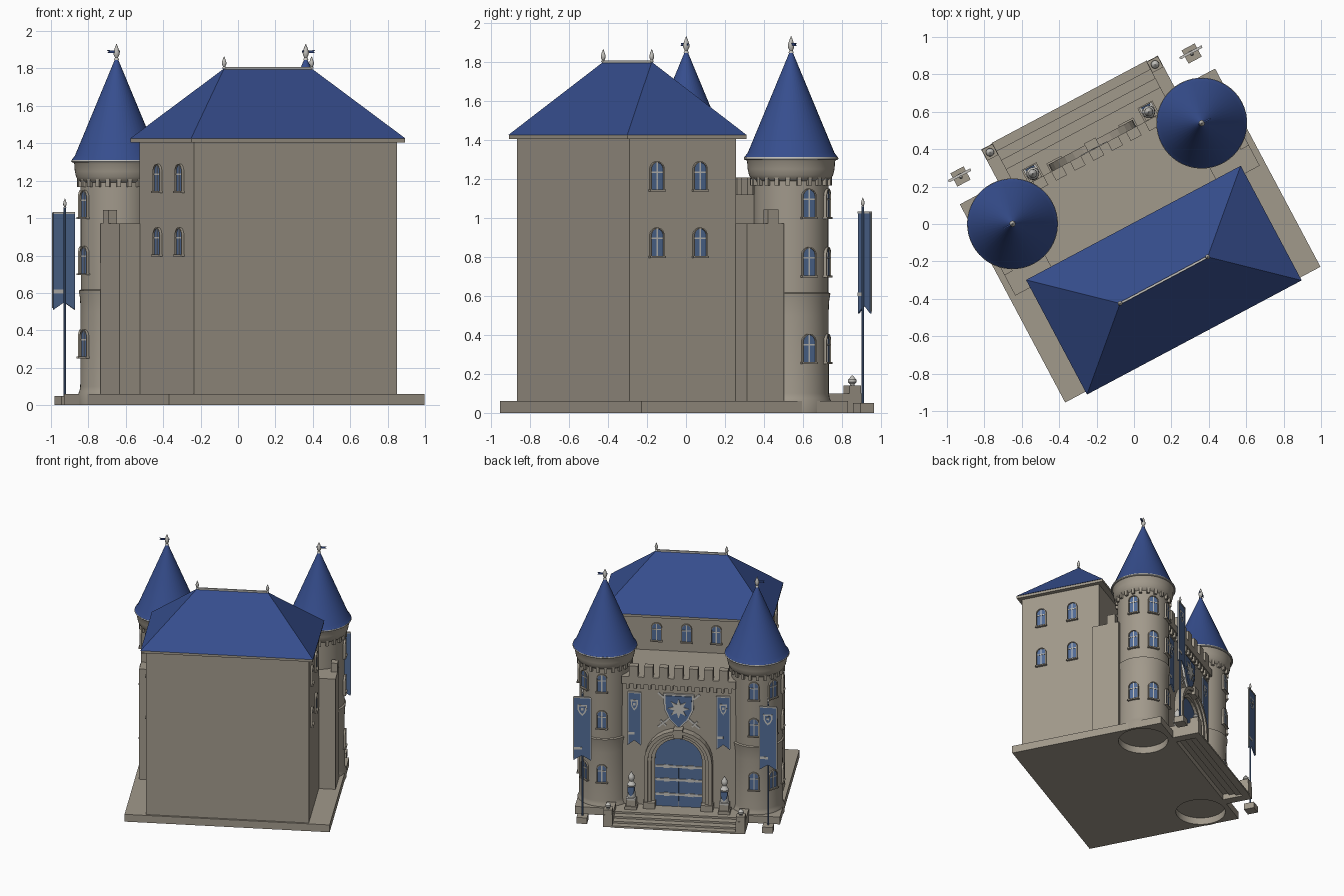
import bpy, bmesh, math
from mathutils import Matrix, Vector

cube = bpy.data.objects.get("Cube")
if cube:
    bpy.data.objects.remove(cube, do_unlink=True)

TURN = math.radians(28)   # the whole castle stands turned on its plot


def material(name, r, g, b):
    m = bpy.data.materials.new(name)
    m.use_nodes = True
    m.diffuse_color = (r, g, b, 1)
    m.node_tree.nodes["Principled BSDF"].inputs["Base Color"].default_value = (r, g, b, 1)
    return m


STONE = material("warm stone", .358, .32, .26)
ROOF = material("roof blue", .037, .076, .27)
CLOTH = material("cloth blue", .085, .152, .31)
TRIM = material("pale metal", .54, .53, .50)


class Part:
    """Collects simple solids into one object."""

    def __init__(self):
        self.bm = bmesh.new()

    def box(self, x0, x1, y0, y1, z0, z1, m=Matrix()):
        size = Matrix.Diagonal((x1 - x0, y1 - y0, z1 - z0, 1))
        mid = Matrix.Translation(((x0 + x1) / 2, (y0 + y1) / 2, (z0 + z1) / 2))
        bmesh.ops.create_cube(self.bm, size=1, matrix=m @ mid @ size)

    def prism(self, outline, y0, y1, m=Matrix()):
        a = [self.bm.verts.new(m @ Vector((x, y0, z))) for x, z in outline]
        b = [self.bm.verts.new(m @ Vector((x, y1, z))) for x, z in outline]
        self.bm.faces.new(a)
        self.bm.faces.new(b[::-1])
        for i in range(len(a)):
            j = (i + 1) % len(a)
            self.bm.faces.new((a[j], a[i], b[i], b[j]))

    def ring(self, outer, inner, y0, y1, m=Matrix()):
        for i in range(len(outer) - 1):
            self.prism([outer[i], outer[i + 1], inner[i + 1], inner[i]], y0, y1, m)

    def lathe(self, profile, x, y, seg=48):
        rows = []
        for r, z in profile:
            rows.append([self.bm.verts.new((x + r * math.cos(k * math.tau / seg),
                                            y + r * math.sin(k * math.tau / seg), z))
                         for k in range(seg)])
        for lo, hi in zip(rows, rows[1:]):
            for k in range(seg):
                n = (k + 1) % seg
                self.bm.faces.new((lo[k], lo[n], hi[n], hi[k]))
        self.bm.faces.new(rows[0][::-1])
        self.bm.faces.new(rows[-1])

    def finish(self, name, mat, smooth=False):
        bmesh.ops.recalc_face_normals(self.bm, faces=self.bm.faces)
        me = bpy.data.meshes.new(name)
        self.bm.to_mesh(me)
        self.bm.free()
        me.materials.append(mat)
        ob = bpy.data.objects.new(name, me)
        bpy.context.collection.objects.link(ob)
        ob.rotation_euler.z = TURN
        if smooth:
            bpy.ops.object.select_all(action='DESELECT')
            ob.select_set(True)
            bpy.context.view_layer.objects.active = ob
            bpy.ops.object.shade_smooth_by_angle(angle=math.radians(35))
        return ob


def arch(w, h, z=0, n=14):
    """Round-headed outline of half width w, from lower right to lower left."""
    top = [(w * math.cos(math.pi * i / n), z + h - w + w * math.sin(math.pi * i / n))
           for i in range(n + 1)]
    return [(w, z)] + top + [(-w, z)]


def shield(w, h, cx, top):
    right = [(0, -h), (.6 * w, -.75 * h), (.95 * w, -.45 * h), (w, 0)]
    return [(cx + x, top + z) for x, z in right + [(-x, z) for x, z in right[:0:-1]]]


def finial(part, x, y, z, s):
    part.lathe([(.5 * s, z), (.3 * s, z + .5 * s), (.55 * s, z + s), (.6 * s, z + 1.5 * s),
                (.35 * s, z + 2.3 * s), (.03 * s, z + 3.1 * s)], x, y, 12)


# Ground slab, hollow beneath the towers
TX, TY, TR = .573, .306, .193
p = Part()
p.box(-.773, .773, -.67, .53, 0, .06)
slab = p.finish("ground_slab", STONE)
p = Part()
for s in (-1, 1):
    p.lathe([(.19, -.05), (.19, .1)], s * TX, TY)
cutter = p.finish("slab_cutter", STONE)
cutter.hide_render = True
cutter.hide_set(True)
cut = slab.modifiers.new("tower_holes", 'BOOLEAN')
cut.operation, cut.object, cut.solver = 'DIFFERENCE', cutter, 'EXACT'

# Keep walls and gate block
p = Part()
p.box(-.614, .614, -.654, -.035, .059, 1.41)
p.finish("keep_walls", STONE)
p = Part()
p.box(-.5, .5, -.045, .43, .059, 1.12)
p.box(-.74, .74, -.04, .175, .059, .97)
for s in (-1, 1):
    p.box(s * .715 - .025, s * .715 + .025, .083, .145, .97, 1.043)
p.finish("gate_block", STONE)

# Battlements over the gate
p = Part()
p.box(-.43, .43, .40, .455, 1.06, 1.12)
for i in range(-3, 4):
    p.box(i * .113 - .033, i * .113 + .033, .40, .455, 1.12, 1.208)
for i in range(-7, 8):
    p.box(i * .055 - .012, i * .055 + .012, .42, .45, 1.02, 1.06)
p.finish("gate_battlements", STONE)

# Hipped keep roof
p = Part()
p.box(-.647, .647, -.685, .007, 1.405, 1.425)
p.finish("keep_eaves", STONE)
p = Part()
eave = [p.bm.verts.new((x, y, 1.425)) for x, y in
        ((-.65, -.687), (.65, -.687), (.65, .007), (-.65, .007))]
left, right = [p.bm.verts.new((x, -.34, 1.80)) for x in (-.265, .265)]
for f in ((0, 1, right, left), (1, 2, right), (2, 3, left, right), (3, 0, left), (3, 2, 1, 0)):
    p.bm.faces.new([eave[v] if isinstance(v, int) else v for v in f])
p.finish("keep_roof", ROOF)
p = Part()
p.box(-.265, .265, -.346, -.334, 1.793, 1.808)
for s in (-1, 1):
    finial(p, s * .265, -.34, 1.80, .021)
p.finish("ridge_trim", TRIM, True)

# Round towers
body, roofs, tips, flags, rims = Part(), Part(), Part(), Part(), Part()
for s in (-1, 1):
    body.lathe([(.185, .055), (.185, 0), (.205, 0), (.205, .06), (.198, .075), (.194, .1),
                (.192, .5), (.195, .57), (.202, .612), (.191, .618), (.192, 1.19), (.205, 1.2),
                (.216, 1.22), (.223, 1.25), (.226, 1.29), (.232, 1.3)], s * TX, TY)
    for k in range(22):
        m = Matrix.Translation((s * TX, TY, 0)) @ Matrix.Rotation(k * math.tau / 22, 4, 'Z')
        body.box(.18, .21, -.011, .011, 1.165, 1.208, m)
    rims.lathe([(.238, 1.298), (.243, 1.303), (.241, 1.311)], s * TX, TY)
    roofs.lathe([(.24, 1.311), (.222, 1.335), (.004, 1.86)], s * TX, TY)
    finial(tips, s * TX, TY, 1.845, .028)
    x = s * TX
    flags.prism([(x - s * .02, 1.885), (x + s * .055, 1.882), (x + s * .045, 1.89),
                 (x + s * .055, 1.898), (x - s * .02, 1.895)], TY - .004, TY + .004)
body.finish("tower_walls", STONE, True)
rims.finish("tower_roof_rims", TRIM, True)
roofs.finish("tower_roofs", ROOF, True)
tips.finish("tower_finials", TRIM, True)
flags.finish("tower_flags", ROOF)

# Arched windows: (place, facing angle, sill height)
spots = []
for s in (-1, 1):
    for a in (0, 45, 90):
        ang = math.radians(a if s > 0 else 180 - a)
        at = (s * TX + (TR - .004) * math.cos(ang), TY + (TR - .004) * math.sin(ang))
        spots += [(at, ang, z) for z in (.255, .70, 1.0)]
    for y in (-.248, -.498):
        spots += [((s * .614, y), 0 if s > 0 else math.pi, z) for z in (.80, 1.14)]
spots += [((x, -.035), math.pi / 2, 1.2) for x in (-.225, 0, .225)]
frames, glass, bars = Part(), Part(), Part()
for (x, y), ang, z in spots:
    m = Matrix.Translation((x, y, z)) @ Matrix.Rotation(ang - math.pi / 2, 4, 'Z')
    frames.ring(arch(.04, .15), arch(.034, .144), -.01, .014, m)
    frames.box(-.045, .045, -.01, .02, -.005, .005, m)
    glass.prism(arch(.035, .145), -.01, .006, m)
    bars.box(-.004, .004, 0, .009, .005, .143, m)
    bars.box(-.034, .034, 0, .009, .091, .099, m)
frames.finish("window_frames", STONE)
glass.finish("window_glass", CLOTH)
bars.finish("window_bars", TRIM)

# Gate: stepped arch, door leaves and straps
p = Part()
for w, h, y in ((.255, .645, .495), (.23, .62, .48), (.205, .595, .46)):
    p.ring(arch(w, h, .06), arch(w - .027, h - .027, .06), .42, y)
p.box(-.035, .035, .42, .505, .65, .72)
for s in (-1, 1):
    p.box(s * .218 - .045, s * .218 + .045, .42, .505, .059, .11)
p.finish("gate_arch", STONE, True)
p = Part()
for s in (-1, 1):
    p.prism([(s * x, z) for x, z in arch(.182, .572, .06) if x > -.001] + [(s * .002, .06)],
            .42, .438)
p.finish("gate_door", CLOTH)
p = Part()
for z in (.16, .28, .39):
    p.box(-.175, .175, .43, .444, z - .009, z + .009)
    for s in (-1, 1):
        p.box(s * .09 - .02, s * .09 + .02, .43, .444, z - .014, z + .014)
p.finish("door_straps", TRIM)

# Front steps with cheek posts
p = Part()
for y, z in ((.525, .06), (.58, .045), (.635, .03), (.685, .015)):
    p.box(-.47, .47, y, y + .055, z - .015, z)
for s in (-1, 1):
    p.box(s * .5 - .035, s * .5 + .035, .5, .735, 0, .1)
    p.box(s * .5 - .033, s * .5 + .033, .667, .733, .1, .14)
p.finish("front_steps", STONE)
p = Part()
for s in (-1, 1):
    p.lathe([(.012, .14), (.012, .147), (.022, .158), (.021, .17), (.01, .183), (.001, .192)],
            s * .5, .7, 16)
p.finish("step_finials", TRIM, True)

# Guardian statues on pedestals, each holding a shield
stone, figure, shields = Part(), Part(), Part()
for s in (-1, 1):
    x, y = s * .351, .492
    stone.box(x - .045, x + .045, y - .045, y + .045, .059, .085)
    stone.box(x - .036, x + .036, y - .036, y + .036, .085, .135)
    figure.lathe([(.03, .135), (.034, .165), (.025, .215), (.033, .25), (.014, .28), (.024, .3),
                  (.023, .32), (.01, .34), (.001, .36)], x, y, 16)
    figure.box(x - .037, x + .037, y - .005, y + .04, .135, .15)
    shields.prism(shield(.026, .075, x, .24), y + .028, y + .038)
stone.finish("statue_pedestals", STONE)
figure.finish("guardian_statues", TRIM, True)
shields.finish("guardian_shields", CLOTH)

# Banners: two on the wall, two on free poles
cloth, marks, poles, feet, knobs = Part(), Part(), Part(), Part(), Part()


def banner(x, y, w, top, low, t):
    cloth.prism([(x - w, top), (x - w, low), (x, low + .04), (x + w, low), (x + w, top)],
                y - t, y + t)
    e = y + t + .002
    marks.box(x - w, x + w, y - t - .002, e + .002, top - .005, top + .005)
    marks.box(x, x + w, y, e, low + .088, low + .108)
    marks.box(x - w, x, y - t - .002, y, low + .088, low + .108)
    for s in (-1, 1):
        marks.box(x + s * w - .005, x + s * w + .003, y, e, low + .01, top)
    marks.prism(shield(w * .55, .09, x, top - .06), y, e)
    cloth.prism(shield(w * .36, .06, x, top - .073), y, e + .002)
    marks.box(x - .01, x + .01, y, e + .004, top - .105, top - .085)


for s in (-1, 1):
    banner(s * .335, .437, .05, .985, .55, .004)
    banner(s * .70, .666, .065, 1.028, .51, .004)
    poles.lathe([(.007, .04), (.007, 1.06)], s * .70, .655, 10)
    feet.box(s * .70 - .04, s * .70 + .04, .62, .70, 0, .05)
    finial(knobs, s * .70, .655, 1.055, .016)
cloth.finish("banners", CLOTH)
marks.finish("banner_trim", TRIM)
poles.finish("banner_poles", CLOTH, True)
feet.finish("pole_feet", STONE)
knobs.finish("pole_finials", TRIM, True)

# Great shield with crossed blades and a star
p = Part()
p.prism(shield(.117, .285, 0, .99), .42, .446)
for s in (-1, 1):
    m = Matrix.Translation((0, 0, .85)) @ Matrix.Rotation(s * math.radians(48), 4, 'Y')
    p.box(-.007, .007, .42, .438, -.21, .21, m)
    p.box(-.03, .03, .42, .438, -.165, -.153, m)
p.finish("great_shield_rim", TRIM)
p = Part()
p.prism(shield(.1, .255, 0, .976), .43, .452)
p.finish("great_shield", CLOTH)
p = Part()
p.prism([((.08, .038)[k % 2] * math.sin(k * math.pi / 8),
          .875 + (.08, .038)[k % 2] * math.cos(k * math.pi / 8)) for k in range(16)], .44, .459)
p.finish("shield_star", TRIM)
